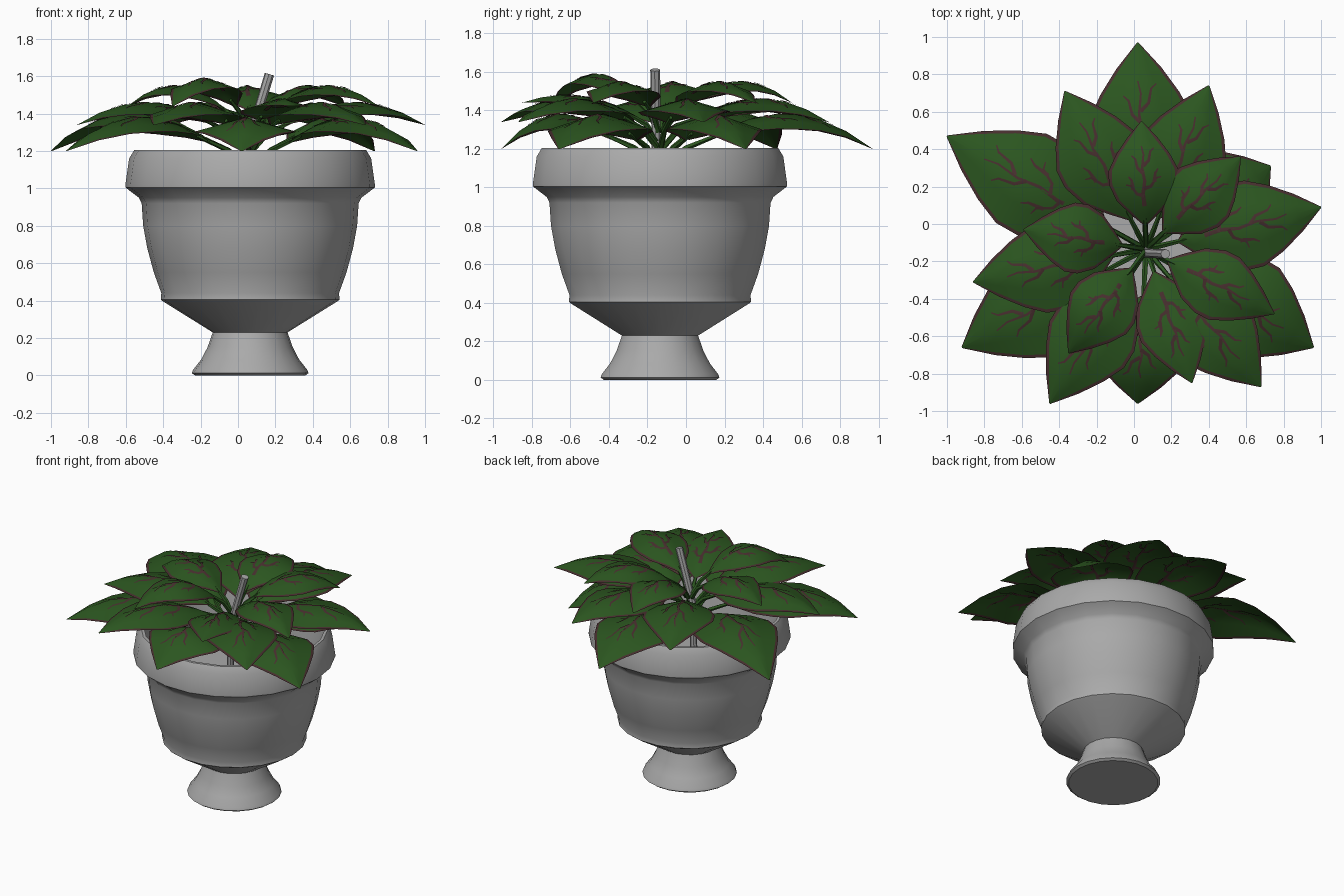
import bpy, bmesh, math
from mathutils import Vector

if "Cube" in bpy.data.objects:
    bpy.data.objects.remove(bpy.data.objects["Cube"])

CX, CY = 0.065, -0.135          # plant and pot axis


def mat(name, col):
    m = bpy.data.materials.new(name)
    m.diffuse_color = (*col, 1)
    m.use_nodes = True
    m.node_tree.nodes["Principled BSDF"].inputs["Base Color"].default_value = m.diffuse_color
    return m


GREY = mat("pot grey", (0.40, 0.40, 0.40))
GREEN = mat("leaf green", (0.024, 0.092, 0.014))
MAROON = mat("vein maroon", (0.062, 0.027, 0.027))


def make(name, bm, mats, angle=35):
    me = bpy.data.meshes.new(name)
    bm.to_mesh(me)
    bm.free()
    ob = bpy.data.objects.new(name, me)
    bpy.context.collection.objects.link(ob)
    for m in mats:
        me.materials.append(m)
    bpy.ops.object.select_all(action='DESELECT')
    ob.select_set(True)
    bpy.context.view_layer.objects.active = ob
    bpy.ops.object.shade_smooth_by_angle(angle=math.radians(angle))
    return ob


def lathe(name, profile, sides, mats):
    bm = bmesh.new()
    vs = [bm.verts.new((r, 0, z)) for r, z in profile]
    es = [bm.edges.new(p) for p in zip(vs, vs[1:])]
    bmesh.ops.spin(bm, geom=vs + es, axis=(0, 0, 1), cent=(0, 0, 0),
                   angle=math.tau, steps=sides, use_duplicate=False)
    bmesh.ops.remove_doubles(bm, verts=bm.verts, dist=1e-4)
    bmesh.ops.recalc_face_normals(bm, faces=bm.faces)
    ob = make(name, bm, mats)
    ob.location = (CX, CY, 0)
    return ob


def tube(bm, pts, radii, sides=6):
    rings = []
    for i, p in enumerate(pts):
        d = (pts[min(i + 1, len(pts) - 1)] - pts[max(i - 1, 0)]).normalized()
        a = d.cross(Vector((0.13, 0.99, 0.05))).normalized()
        b = d.cross(a)
        rings.append([bm.verts.new(p + radii[i] * (a * math.cos(k * math.tau / sides)
                      + b * math.sin(k * math.tau / sides))) for k in range(sides)])
    for r0, r1 in zip(rings, rings[1:]):
        for k in range(sides):
            j = (k + 1) % sides
            bm.faces.new((r0[k], r0[j], r1[j], r1[k]))
    bm.faces.new(rings[0][::-1])
    bm.faces.new(rings[-1])


# Pot: foot, bowl, flared rim, inner wall and fill
lathe("pot", [(0, 0), (0.295, 0), (0.312, 0.012), (0.305, 0.03), (0.262, 0.085), (0.228, 0.15),
              (0.20, 0.23), (0.465, 0.395), (0.478, 0.405), (0.475, 0.44), (0.515, 0.55), (0.55, 0.68),
              (0.572, 0.80), (0.58, 0.92), (0.595, 0.95), (0.667, 1.005), (0.667, 1.02),
              (0.647, 1.16), (0.62, 1.205), (0.60, 1.205), (0.56, 1.0), (0.54, 0.85), (0, 0.85)],
      22, [GREY])

# Bare cut stem
bm = bmesh.new()
tube(bm, [Vector(p) for p in [(0.045, -0.155, 0.85), (0.055, -0.155, 1.24), (0.168, -0.16, 1.61)]],
     [0.024, 0.024, 0.026], 8)
make("stem", bm, [GREY])

# Leaf outline (u, relative half width) and vein paths (u, v)
OUT = [(0, 0.05), (0.1, 0.38), (0.24, 0.78), (0.4, 0.98), (0.53, 0.98),
       (0.68, 0.76), (0.84, 0.43), (1, 0.015)]
MIDRIB = [(0.18, 0), (0.3, 0.03), (0.42, -0.03), (0.55, 0.03), (0.68, -0.02), (0.76, 0.03)]
BRANCHES = [[(0.28, 0), (0.3, 0.2), (0.38, 0.36), (0.39, 0.5)],
            [(0.34, 0.3), (0.43, 0.34), (0.47, 0.42)],
            [(0.5, 0), (0.55, 0.16), (0.64, 0.22), (0.67, 0.32)]]


def leaf(name, tip, r0, z0, z1, arch, width):
    tip = Vector(tip)
    c = Vector((CX, CY))
    d = (tip - c).normalized()
    side = Vector((-d.y, d.x))
    length = (tip - c).length - r0
    hw = width / 2

    def height(u):
        return z0 + (z1 - z0) * u + arch * 4 * u * (1 - u)

    def surf(s, t, lift=0.0):
        u = min(max(s / length, 0), 1)
        z = height(u)
        for (a, _), (b, _) in zip(OUT, OUT[1:]):
            if a <= u <= b:
                f = (u - a) / (b - a)
                z = height(a) * (1 - f) + height(b) * f
        p = c + d * (r0 + s) + side * t
        return Vector((p.x, p.y, z - 0.28 * abs(t) + lift))

    # blade with a maroon border
    bm = bmesh.new()
    rows = []
    for u, w in OUT:
        w *= hw
        inner = max(w - 0.018, w * 0.3)
        rows.append([bm.verts.new(surf(u * length, t))
                     for t in (-w, -inner, -inner / 2, 0, inner / 2, inner, w)])
    for ra, rb in zip(rows, rows[1:]):
        for k in range(6):
            f = bm.faces.new((ra[k], rb[k], rb[k + 1], ra[k + 1]))
            f.normal_update()
            if f.normal.z < 0:
                f.normal_flip()
            f.material_index = 1 if k in (0, 5) else 0

    # veins as thin ribbons on both faces
    def ribbon(path, w, lift):
        pts = [Vector((u * length, v * hw)) for u, v in path]
        prev = None
        for i, p in enumerate(pts):
            q = (pts[min(i + 1, len(pts) - 1)] - pts[max(i - 1, 0)]).normalized()
            n = Vector((-q.y, q.x)) * w * (1 - 0.7 * i / (len(pts) - 1))
            pair = [bm.verts.new(surf(*(p + n), lift)), bm.verts.new(surf(*p, lift)),
                    bm.verts.new(surf(*(p - n), lift))]
            if prev:
                for k in (0, 1):
                    f = bm.faces.new((prev[k], prev[k + 1], pair[k + 1], pair[k]))
                    f.normal_update()
                    if f.normal.z * lift < 0:
                        f.normal_flip()
                    f.material_index = 1
            prev = pair
    for lift in (0.0045, -0.0045):
        ribbon(MIDRIB, 0.012, lift)
        for sgn, shift in ((1, 0), (-1, 0.07)):
            for b in BRANCHES:
                ribbon([(u + shift, v * sgn) for u, v in b], 0.011, lift)

    # petiole
    base = surf(0, 0)
    root = Vector((CX + d.x * 0.02, CY + d.y * 0.02, z0 - 0.13))
    end = surf(0.08 * length, 0, -0.012)
    tube(bm, [root, root.lerp(base, 0.5) + Vector((0, 0, 0.02)), end], [0.016, 0.015, 0.01], 5)
    make(name, bm, [GREEN, MAROON], 40)


# Three tiers of six leaves: tips, base radius, base z, tip z, arch, width
TIERS = {
    "lower": ([(-1.0, 0.47), (0.02, 0.97), (0.73, 0.31), (0.96, -0.66), (0.02, -0.96), (-0.92, -0.66)],
              0.25, 1.25, 1.20, 0.155, 0.56),
    "middle": ([(-0.37, 0.71), (0.40, 0.74), (1.0, 0.09), (0.68, -0.87), (-0.45, -0.96), (-0.86, -0.31)],
               0.18, 1.34, 1.34, 0.12, 0.48),
    "upper": ([(0.04, 0.55), (0.57, 0.36), (0.75, -0.48), (0.31, -0.85), (-0.35, -0.69), (-0.59, -0.03)],
              0.13, 1.42, 1.44, 0.12, 0.38),
}
# Single leaves that sit higher or lower than their tier: change of base z and arch
ADJUST = {("upper", 3): (-0.05, -0.05), ("upper", 4): (0.02, 0.03), ("lower", 0): (0, 0.03)}
for tier, (tips, r0, z0, z1, arch, width) in TIERS.items():
    for i, tip in enumerate(tips):
        dz, da = ADJUST.get((tier, i), (0, 0))
        leaf(f"{tier}_leaf_{i + 1}", tip, r0, z0 + dz, z1, arch + da, width)
